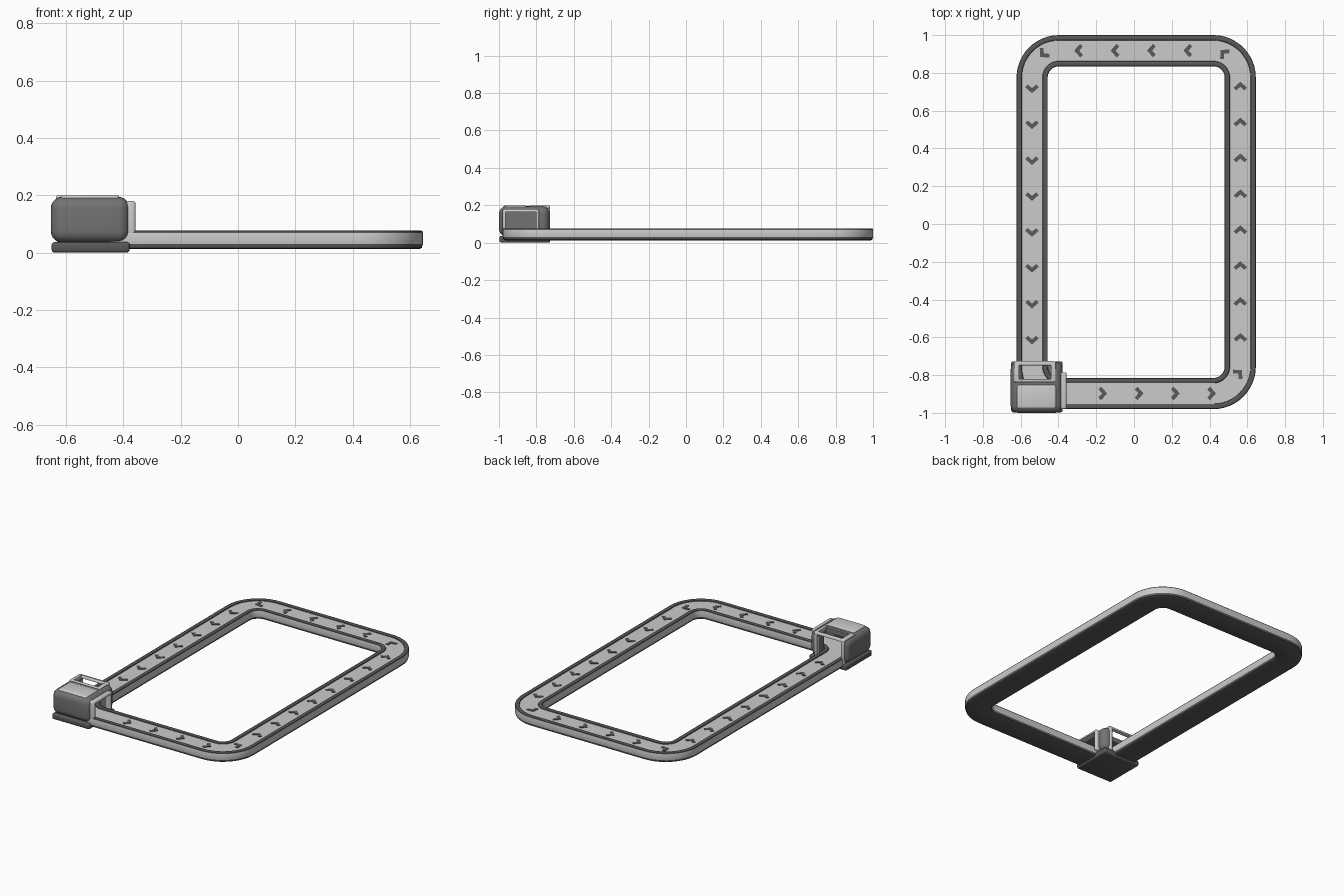
import bpy, bmesh, math
from mathutils import Matrix, Vector

if "Cube" in bpy.data.objects:
    bpy.data.objects.remove(bpy.data.objects["Cube"])


def material(name, v):
    m = bpy.data.materials.new(name)
    m.diffuse_color = (v, v, v * 1.03, 1)
    m.use_nodes = True
    m.node_tree.nodes["Principled BSDF"].inputs["Base Color"].default_value = m.diffuse_color
    return m


DARK = material("dark_grey", 0.10)
MID = material("mid_grey", 0.17)
LIGHT = material("light_grey", 0.55)


def finish(name, bm, mats, angle=35):
    bmesh.ops.recalc_face_normals(bm, faces=bm.faces)
    me = bpy.data.meshes.new(name)
    bm.to_mesh(me)
    bm.free()
    ob = bpy.data.objects.new(name, me)
    bpy.context.collection.objects.link(ob)
    for m in mats:
        me.materials.append(m)
    smooth(ob, angle)
    return ob


def smooth(ob, angle=35):
    bpy.ops.object.select_all(action='DESELECT')
    ob.select_set(True)
    bpy.context.view_layer.objects.active = ob
    bpy.ops.object.shade_smooth_by_angle(angle=math.radians(angle))


def box(name, x, y, z, bevel, mat, seg=3):
    bm = bmesh.new()
    size = Vector((x[1] - x[0], y[1] - y[0], z[1] - z[0]))
    mid = Vector((sum(x), sum(y), sum(z))) / 2
    bmesh.ops.create_cube(bm, size=1, matrix=Matrix.Translation(mid) @ Matrix.Diagonal(size.to_4d()))
    if bevel:
        bmesh.ops.bevel(bm, geom=bm.edges[:], offset=bevel, segments=seg, profile=0.5, affect='EDGES')
    return finish(name, bm, [mat])


def cut(ob, x, y, z, bevel=0):
    c = box("cutter", x, y, z, bevel, MID)
    c.hide_render = True
    mod = ob.modifiers.new("cut", 'BOOLEAN')
    mod.operation, mod.solver, mod.object = 'DIFFERENCE', 'EXACT', c
    bpy.ops.object.select_all(action='DESELECT')
    ob.select_set(True)
    bpy.context.view_layer.objects.active = ob
    bpy.ops.object.modifier_apply(modifier="cut")
    bpy.data.objects.remove(c)
    smooth(ob)


# Track: one cross-section swept round a rounded rectangle
X0, X1, Y0, Y1, R, W = -0.622, 0.645, -0.98, 1.0, 0.225, 0.165
corners = [(X1 - R, Y0 + R, -90), (X1 - R, Y1 - R, 0), (X0 + R, Y1 - R, 90), (X0 + R, Y0 + R, 180)]
# inset, height, material of the strip that starts here (0 dark, 1 light)
half = [(0.014, 0.012, 0), (0.004, 0.017, 0), (0, 0.03, 1), (0, 0.069, 0),
        (0.002, 0.075, 0), (0.006, 0.077, 0), (0.022, 0.077, 0), (0.026, 0.075, 0), (0.028, 0.070, 1)]
strips = [h[2] for h in half] + [h[2] for h in half[:-1]][::-1] + [0]
profile = [h[:2] for h in half] + [(W - d, z) for d, z, _ in reversed(half)]
bm = bmesh.new()
rings = []
for cx, cy, a0 in corners:
    for i in range(13):
        a = math.radians(a0 + 90 * i / 12)
        rings.append([bm.verts.new((cx + (R - d) * math.cos(a), cy + (R - d) * math.sin(a), z))
                      for d, z in profile])
n = len(profile)
for i, ring in enumerate(rings):
    nxt = rings[(i + 1) % len(rings)]
    for j in range(n):
        k = (j + 1) % n
        bm.faces.new((ring[j], ring[k], nxt[k], nxt[j])).material_index = strips[j]
finish("conveyor_track", bm, [DARK, LIGHT])

# Direction chevrons on the belt
marks = []
for i in range(8):
    y = 0.73 - 0.19 * i
    marks += [(0.563, y, 90), (-0.54, y - 0.015, -90)]
for i in range(4):
    marks += [(0.285 - 0.193 * i, 0.918, 180), (-0.165 + 0.192 * i, -0.897, 0)]
marks += [(0.555, -0.79, 45), (0.475, 0.905, 135), (-0.48, 0.9, 225)]
bm = bmesh.new()
shape = [(0.023, 0), (-0.009, 0.036), (-0.023, 0.022), (-0.004, 0), (-0.023, -0.022), (-0.009, -0.036)]
for x, y, deg in marks:
    m = Matrix.Translation((x, y, 0)) @ Matrix.Rotation(math.radians(deg), 4, 'Z')
    lo, hi = [[bm.verts.new(m @ Vector((px, py, z))) for px, py in shape] for z in (0.069, 0.073)]
    for s in (lo, hi):
        bm.faces.new((s[0], s[1], s[2], s[3]))
        bm.faces.new((s[0], s[3], s[4], s[5]))
    for j in range(6):
        k = (j + 1) % 6
        bm.faces.new((lo[j], lo[k], hi[k], hi[j]))
finish("direction_chevrons", bm, [DARK], 20)

# Corner housing: base plate and hollow body with two tunnels and a roof window
box("housing_base", (-0.65, -0.378), (-0.997, -0.727), (0, 0.037), 0.01, DARK)
body = box("housing_body", (-0.653, -0.378), (-1.0, -0.73), (0.035, 0.195), 0.04, MID, 5)
cut(body, (-0.615, -0.3), (-0.965, -0.80), (0.045, 0.165))
cut(body, (-0.612, -0.437), (-0.96, -0.6), (0.046, 0.164))
cut(body, (-0.611, -0.438), (-0.82, -0.65), (0.1, 0.3))

# Side tunnel mouth
arch = box("side_tunnel_frame", (-0.392, -0.357), (-0.98, -0.785), (0.035, 0.18), 0.01, LIGHT)
cut(arch, (-0.5, -0.2), (-0.964, -0.801), (0, 0.164))

# Back tunnel mouth and roof window frame
arch = box("back_tunnel_frame", (-0.632, -0.417), (-0.75, -0.726), (0.035, 0.198), 0.008, LIGHT)
cut(arch, (-0.611, -0.438), (-0.9, -0.5), (0, 0.184))
frame = box("roof_window_frame", (-0.635, -0.414), (-0.838, -0.727), (0.182, 0.2), 0.007, LIGHT)
cut(frame, (-0.61, -0.439), (-0.822, -0.739), (0.1, 0.3))

# Roof pad
box("roof_pad", (-0.62, -0.412), (-0.978, -0.85), (0.175, 0.2), 0.012, LIGHT)
